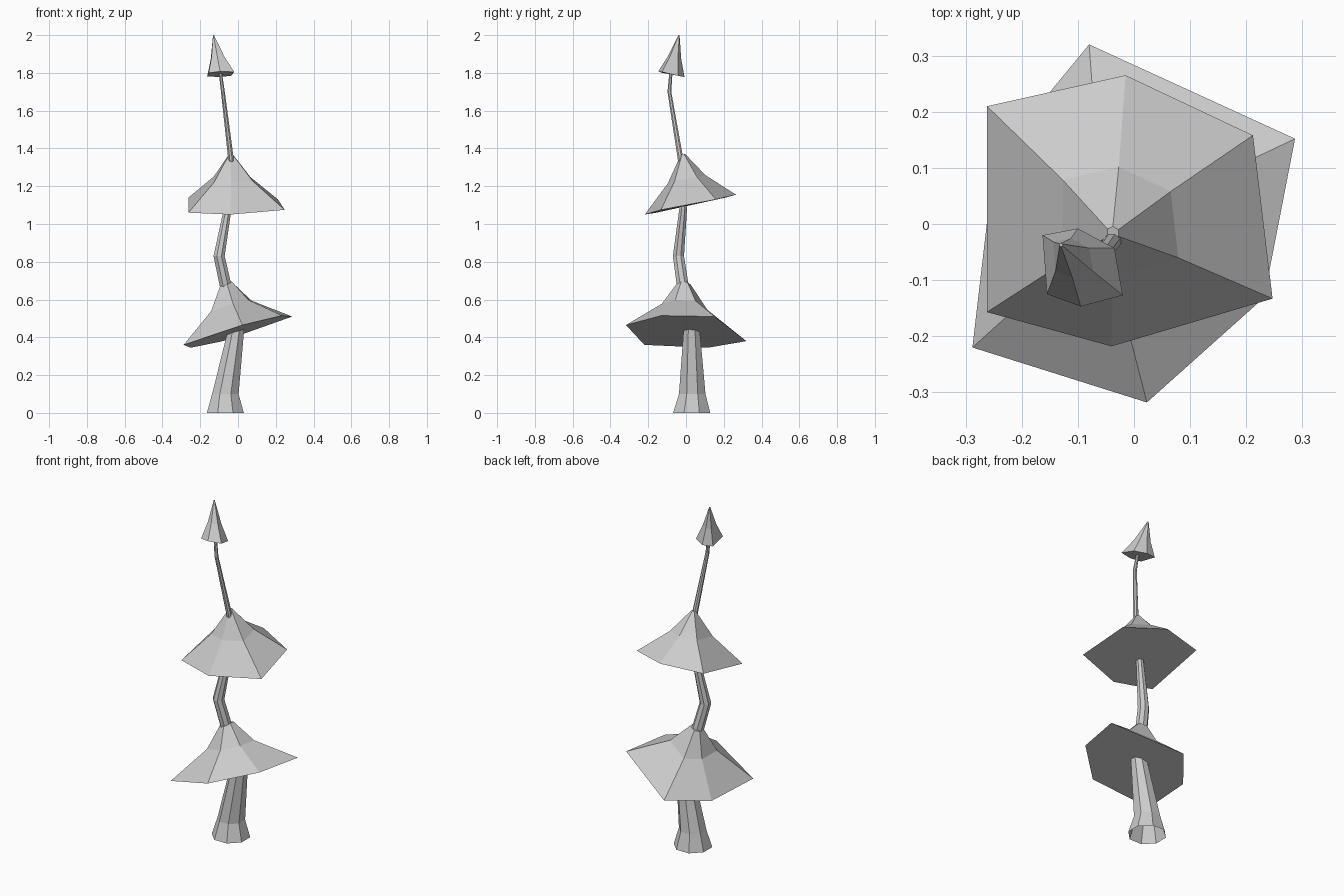
import bpy
import bmesh
from math import cos, sin, tau
from mathutils import Vector

cube = bpy.data.objects.get("Cube")
if cube:
    bpy.data.objects.remove(cube, do_unlink=True)

# Single plain grey for every part
grey = bpy.data.materials.new("plain_grey")
grey.use_nodes = True
grey.diffuse_color = (0.6, 0.6, 0.6, 1)
grey.node_tree.nodes["Principled BSDF"].inputs["Base Color"].default_value = grey.diffuse_color


def loft(name, rings, cap_first=False, cap_last=False):
    """Skin a list of equally sized rings into one flat-shaded object."""
    bm = bmesh.new()
    loops = [[bm.verts.new(point) for point in ring] for ring in rings]
    for lower, upper in zip(loops, loops[1:]):
        count = len(lower)
        for i in range(count):
            j = (i + 1) % count
            bm.faces.new((lower[i], lower[j], upper[j], upper[i]))
    if cap_first:
        bm.faces.new(loops[0][::-1])
    if cap_last:
        bm.faces.new(loops[-1])
    bmesh.ops.recalc_face_normals(bm, faces=bm.faces)
    mesh = bpy.data.meshes.new(name)
    bm.to_mesh(mesh)
    bm.free()
    mesh.materials.append(grey)
    obj = bpy.data.objects.new(name, mesh)
    bpy.context.collection.objects.link(obj)
    return obj


def canopy(name, rim, peak, peak_radius, blend, sag):
    """Tilted six-sided cone with a hollowed flank, closed underneath."""
    rim = [Vector(p) for p in rim]
    peak = Vector(peak)
    centre = sum(rim, Vector()) / len(rim)
    axis = (peak - centre).normalized()
    top = [peak + (p - centre).normalized() * peak_radius for p in rim]
    middle = [t.lerp(p, blend) - axis * sag for t, p in zip(top, rim)]
    loft(name, [rim, middle, top], cap_first=True, cap_last=True)


def trunk(name, path, sides=8):
    """Bent tapering stem through (x, y, z, radius) stations."""
    rings = []
    for x, y, z, radius in path:
        angles = [tau * (i + 0.5) / sides for i in range(sides)]
        rings.append([(x + radius * cos(a), y + radius * sin(a), z) for a in angles])
    loft(name, rings)


# Stems, from the flared foot upwards
trunk("lower_trunk", [(-0.067, 0.03, 0, 0.106), (-0.067, 0.033, 0.1, 0.076),
                      (-0.01, 0.03, 0.44, 0.046), (-0.01, 0.02, 0.5, 0.04)])
trunk("middle_trunk", [(-0.05, -0.01, 0.6, 0.034), (-0.067, -0.018, 0.68, 0.034),
                       (-0.1, -0.04, 0.83, 0.032), (-0.055, -0.015, 1.08, 0.022),
                       (-0.05, -0.015, 1.15, 0.02)])
trunk("upper_trunk", [(-0.035, -0.02, 1.28, 0.016), (-0.038, -0.03, 1.35, 0.016),
                      (-0.08, -0.088, 1.7, 0.011), (-0.093, -0.08, 1.8, 0.009)])

# Three tilted canopies, rims listed counter-clockwise from above
canopy("lower_canopy",
       [(0.287, 0.152, 0.51), (-0.08, 0.32, 0.38), (-0.249, 0.115, 0.345),
        (-0.288, -0.22, 0.36), (0.023, -0.318, 0.465), (0.232, -0.131, 0.515)],
       (-0.064, -0.01, 0.685), 0.036, 0.3, 0.045)
canopy("middle_canopy",
       [(0.212, 0.158, 1.13), (-0.015, 0.265, 1.155), (-0.262, 0.21, 1.14),
        (-0.262, -0.157, 1.06), (-0.04, -0.218, 1.05), (0.247, -0.133, 1.075)],
       (-0.038, -0.016, 1.368), 0.012, 0.38, 0.03)
canopy("top_canopy",
       [(-0.035, -0.043, 1.785), (-0.1, -0.008, 1.778), (-0.163, -0.02, 1.782),
        (-0.155, -0.125, 1.8), (-0.095, -0.147, 1.808), (-0.02, -0.127, 1.805)],
       (-0.13, -0.037, 2), 0.003, 0.48, 0.02)
